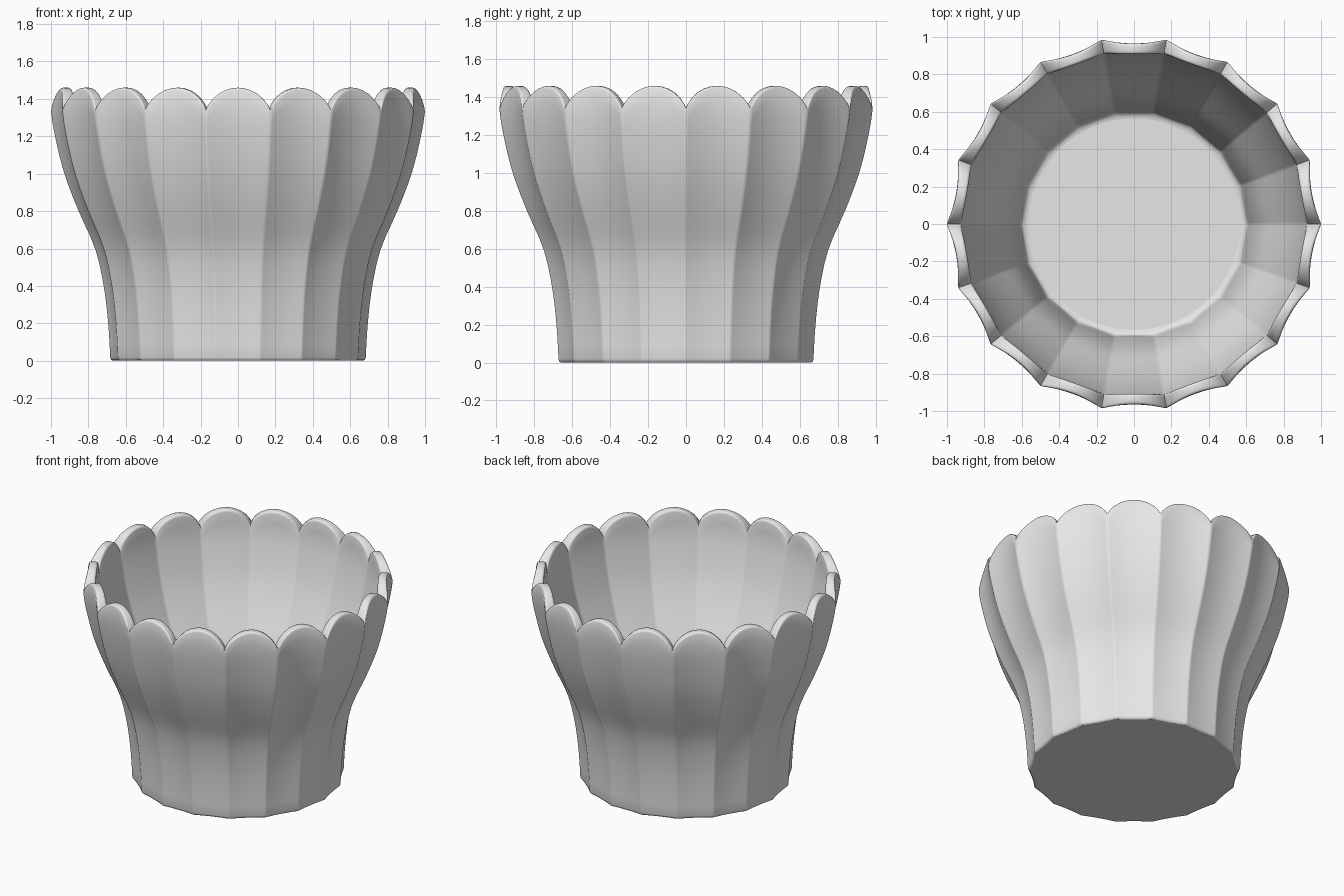
import bpy, bmesh, math

if "Cube" in bpy.data.objects:
    bpy.data.objects.remove(bpy.data.objects["Cube"])

FLUTES = 18          # scalloped flutes around the pot
US = [-1, -0.93, -0.8, -0.6, -0.4, -0.2, 0, 0.2, 0.4, 0.6, 0.8, 0.93]  # columns per flute
WALL = 0.075         # wall thickness at the ridges
TOP, NOTCH = 1.46, 1.345
FLOOR = 0.075

# outer profile along a ridge: (height, radius)
PROFILE = [(0.0, 0.682), (0.2, 0.694), (0.4, 0.718), (0.6, 0.764), (0.8, 0.852),
           (1.0, 0.928), (1.2, 0.978), (1.34, 1.0), (1.46, 1.0)]


def ridge_radius(z):
    """Smooth (Hermite) interpolation of the profile."""
    p = PROFILE
    z = min(max(z, 0.0), p[-1][0])
    i = 0
    while i < len(p) - 2 and z > p[i + 1][0]:
        i += 1

    def slope(k):
        a, b = max(k - 1, 0), min(k + 1, len(p) - 1)
        return (p[b][1] - p[a][1]) / (p[b][0] - p[a][0])

    h = p[i + 1][0] - p[i][0]
    t = (z - p[i][0]) / h
    return ((2*t**3 - 3*t**2 + 1) * p[i][1] + (t**3 - 2*t**2 + t) * h * slope(i)
            + (3*t**2 - 2*t**3) * p[i + 1][1] + (t**3 - t**2) * h * slope(i + 1))


def flute(r, u, depth):
    """Radius across one flute: ridges at u = -1 and 1, hollow at 0."""
    half = math.pi / FLUTES
    return r * (math.cos(half) / math.cos(half * u) - depth * (1 - u * u))


def outer(z, u):
    return flute(ridge_radius(z), u, 0.008 + 0.013 * min(z / 1.0, 1))


def inner(z, u):     # the inside is almost a plain polygon
    return flute(ridge_radius(z) - WALL, u, 0.003)


def rim_height(u):
    """Circular scallop between two notches."""
    w, s = 0.172, TOP - NOTCH
    R = (w * w + s * s) / (2 * s)
    return TOP - R + math.sqrt(R * R - (w * u) ** 2)


def column(u):
    """Section of the pot at one angle, from base to floor: (radius, height)."""
    top = rim_height(u)
    pts = [(outer(0, u) - 0.012, 0.0), (outer(0, u) - 0.003, 0.005)]
    n, b = 20, 0.015

    def lift(z):     # only the upper part follows the scallops
        return z if z < 0.9 else 0.9 + (z - 0.9) * (top - b - 0.9) / (TOP - b - 0.9)

    zs = [0.018 + (TOP - b - 0.018) * k / n for k in range(n + 1)]
    pts += [(outer(lift(z), u), lift(z)) for z in zs]
    # rounded rim
    ro, ri = outer(top, u), inner(top, u)
    for a in (30, 60, 90):
        c, s = math.cos(math.radians(a)), math.sin(math.radians(a))
        pts.append((ro - b + b * c, top - b + b * s))
    for a in (90, 60, 30):
        c, s = math.cos(math.radians(a)), math.sin(math.radians(a))
        pts.append((ri + b - b * c, top - b + b * s))
    # inside wall
    pts += [(inner(lift(z), u), lift(z)) for z in reversed(zs) if z > FLOOR + 0.05]
    # fillet down to the round floor
    pts += [(inner(0, u), FLOOR + 0.025), (0.5 * (inner(0, u) + 0.585), FLOOR + 0.008),
            (0.575, FLOOR + 0.002), (0.565, FLOOR)]
    return pts


bm = bmesh.new()
cols = []
for f in range(FLUTES):
    for u in US:
        a = 2 * math.pi * (f + (u + 1) / 2) / FLUTES
        cols.append([bm.verts.new((r * math.cos(a), r * math.sin(a), z)) for r, z in column(u)])
total = len(cols)
for i in range(total):
    A, B = cols[i], cols[(i + 1) % total]
    for k in range(len(A) - 1):
        bm.faces.new((A[k], B[k], B[k + 1], A[k + 1]))
# underside and floor, with crisp borders
for cap in ([c[0] for c in reversed(cols)], [c[-1] for c in cols]):
    for e in bm.faces.new(cap).edges:
        e.smooth = False
bmesh.ops.recalc_face_normals(bm, faces=bm.faces)

mesh = bpy.data.meshes.new("fluted_pot")
bm.to_mesh(mesh)
bm.free()
pot = bpy.data.objects.new("fluted_pot", mesh)
bpy.context.collection.objects.link(pot)

mat = bpy.data.materials.new("light grey")
mat.diffuse_color = (0.8, 0.8, 0.8, 1)
mat.use_nodes = True
mat.node_tree.nodes["Principled BSDF"].inputs["Base Color"].default_value = mat.diffuse_color
mesh.materials.append(mat)

# soft ridges, crisp cap borders
bpy.context.view_layer.objects.active = pot
pot.select_set(True)
bpy.ops.object.shade_smooth_by_angle(angle=math.radians(60), keep_sharp_edges=True)
